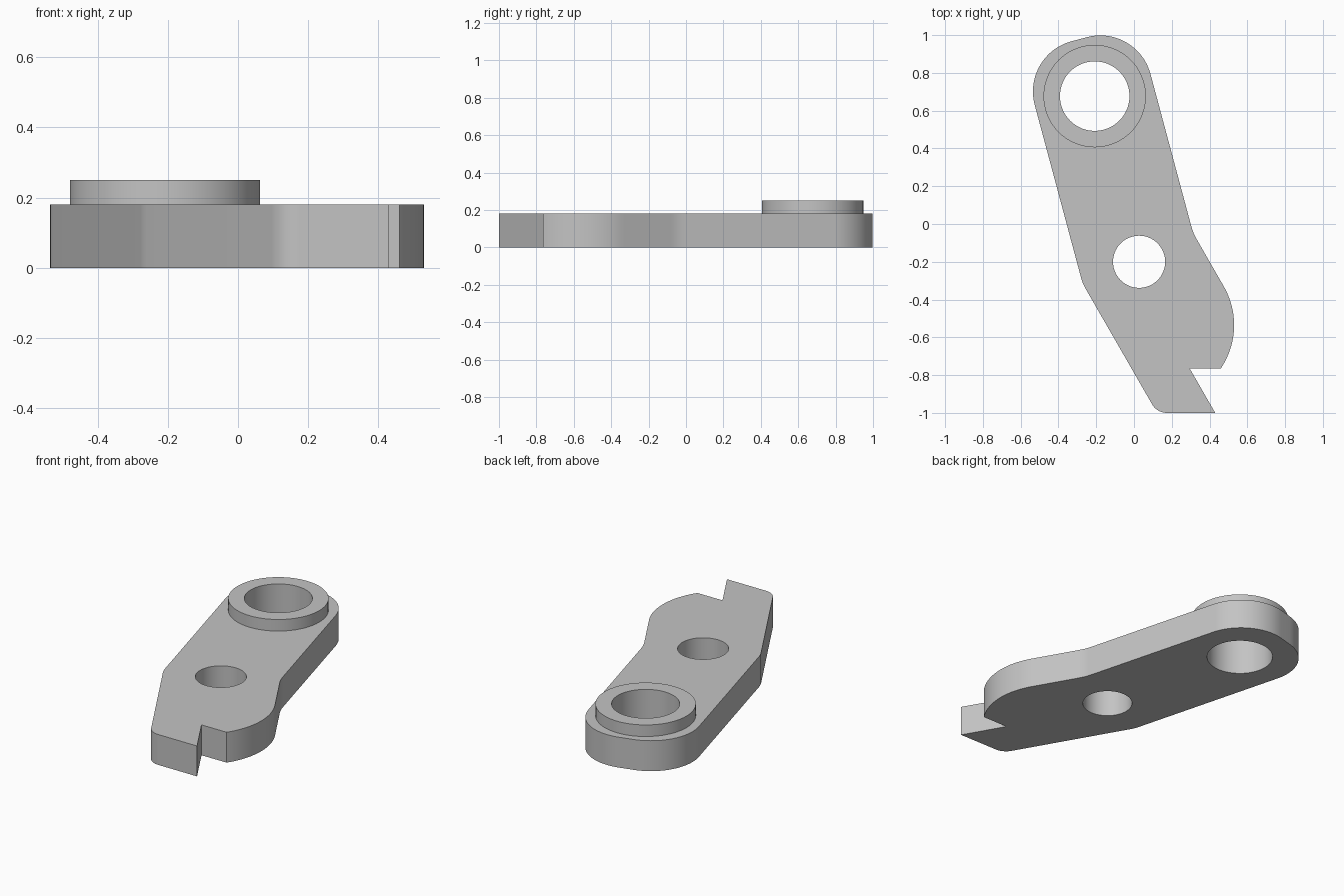
import bpy, bmesh, math
from mathutils import Vector

if "Cube" in bpy.data.objects:
    bpy.data.objects.remove(bpy.data.objects["Cube"])

metal = bpy.data.materials.new("plain grey metal")
metal.use_nodes = True
GREY = (0.55, 0.55, 0.55, 1)
metal.diffuse_color = GREY
metal.node_tree.nodes["Principled BSDF"].inputs["Base Color"].default_value = GREY

PLATE_TOP, COLLAR_TOP = 0.181, 0.25
BORE = Vector((-0.208, 0.677))
PIVOT = Vector((0.027, -0.2))


def arc(centre, radius, start, end, steps):
    """Points along an arc, angles in degrees."""
    angles = [math.radians(start + (end - start) * i / steps) for i in range(steps + 1)]
    return [centre + radius * Vector((math.cos(a), math.sin(a))) for a in angles]


def circle(centre, radius):
    return arc(centre, radius, 0, 360, 72)[:-1]


def fillet(before, corner, after, radius):
    """Round a corner with a tangent arc."""
    a, b = (before - corner).normalized(), (after - corner).normalized()
    half = a.angle(b) / 2
    centre = corner + (a + b).normalized() * radius / math.sin(half)
    start = corner + a * radius / math.tan(half) - centre
    end = corner + b * radius / math.tan(half) - centre
    sweep = start.angle_signed(end)
    steps = max(4, round(abs(math.degrees(sweep)) / 4))
    first = math.degrees(math.atan2(start.y, start.x))
    return arc(centre, radius, first, first - math.degrees(sweep), steps)


def solid(name, loops, bottom, top):
    """Extrude an outline with holes between two heights."""
    bm = bmesh.new()
    for loop in loops:
        verts = [bm.verts.new((p.x, p.y, bottom)) for p in loop]
        for i, v in enumerate(verts):
            bm.edges.new((verts[i - 1], v))
    bmesh.ops.triangle_fill(bm, use_beauty=True, edges=bm.edges[:], normal=(0, 0, 1))
    result = bmesh.ops.extrude_face_region(bm, geom=bm.faces[:], use_keep_orig=True)
    raised = [g for g in result["geom"] if isinstance(g, bmesh.types.BMVert)]
    bmesh.ops.translate(bm, verts=raised, vec=(0, 0, top - bottom))
    bmesh.ops.recalc_face_normals(bm, faces=bm.faces[:])
    mesh = bpy.data.meshes.new(name)
    bm.to_mesh(mesh)
    bm.free()
    mesh.materials.append(metal)
    obj = bpy.data.objects.new(name, mesh)
    bpy.context.collection.objects.link(obj)
    bpy.ops.object.select_all(action="DESELECT")
    obj.select_set(True)
    bpy.context.view_layer.objects.active = obj
    bpy.ops.object.shade_smooth_by_angle(angle=math.radians(25))
    return obj


# Lever outline, counter-clockwise: corner position and rounding radius
bulge = arc(Vector((0.12, -0.535)), 0.41, -34, 30, 20)
corners = [
    (bulge[-1], 0),
    (Vector((0.313, -0.048)), 0.3),      # inner bend
    (Vector((0.016, 1.06)), 0.275),      # rounded head
    (Vector((-0.597, 0.896)), 0.275),
    (Vector((-0.272, -0.315)), 0.2),     # outer bend
    (Vector((0.122, -1.0)), 0.09),       # toe
    (Vector((0.43, -1.0)), 0),
    (Vector((0.295, -0.765)), 0),        # notch
    (bulge[0], 0),
]
outline = bulge[1:-1]
for i, (point, radius) in enumerate(corners):
    if radius:
        outline += fillet(corners[i - 1][0], point, corners[i + 1][0], radius)
    else:
        outline.append(point)

# Lever plate with bore and pivot hole
solid("lever_plate", [outline, circle(BORE, 0.184), circle(PIVOT, 0.138)], 0, PLATE_TOP)

# Raised collar around the bore
solid("bore_collar", [circle(BORE, 0.271), circle(BORE, 0.184)], PLATE_TOP, COLLAR_TOP)
